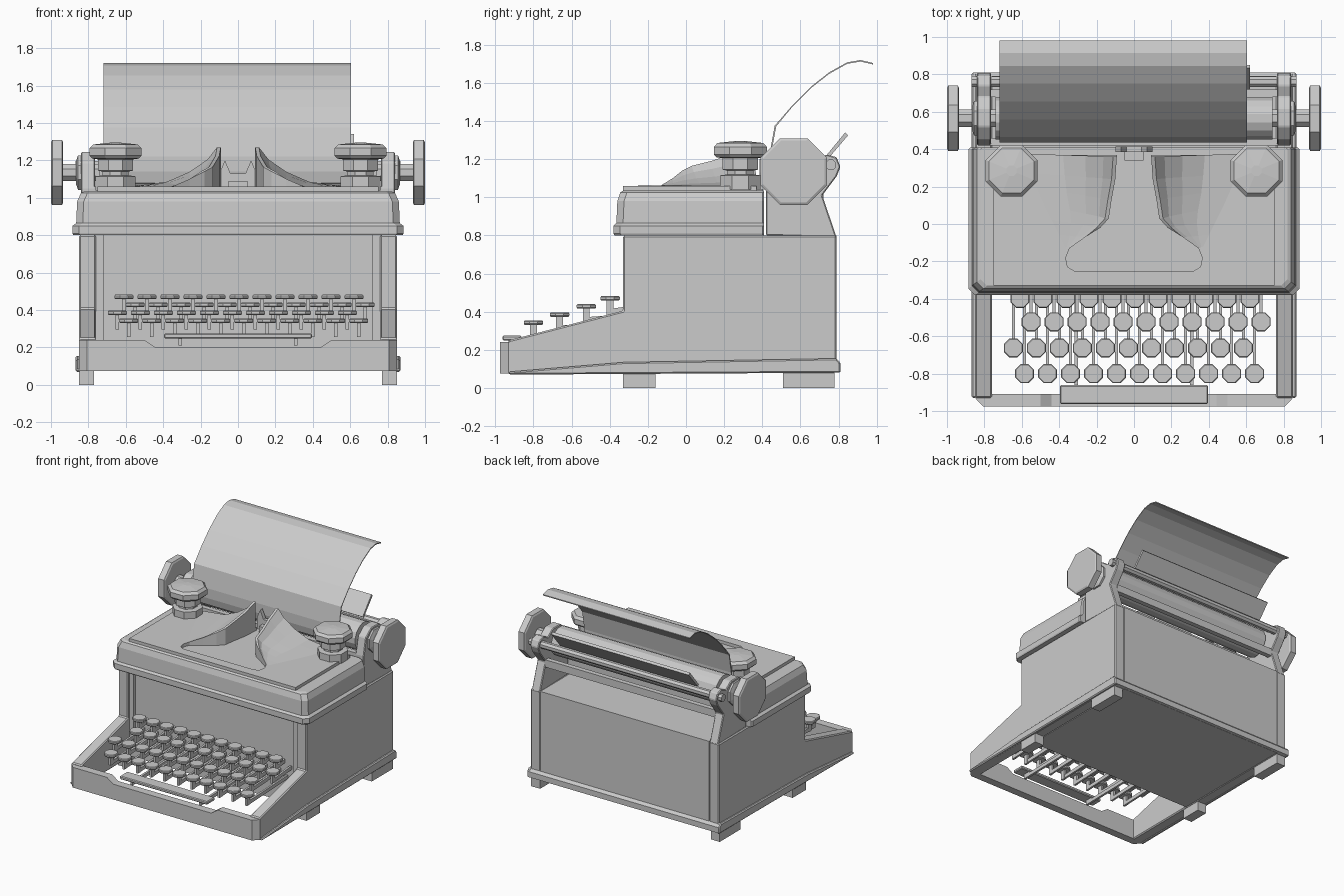
import bpy, bmesh, math
from mathutils import Matrix, Vector


def finish(bm, name, bevel=0):
    bmesh.ops.remove_doubles(bm, verts=bm.verts, dist=1e-5)
    bmesh.ops.recalc_face_normals(bm, faces=bm.faces)
    me = bpy.data.meshes.new(name)
    bm.to_mesh(me)
    bm.free()
    ob = bpy.data.objects.new(name, me)
    bpy.context.collection.objects.link(ob)
    if bevel:
        m = ob.modifiers.new("chamfer", 'BEVEL')
        m.width, m.segments, m.limit_method = bevel, 1, 'ANGLE'
    return ob


def loft(name, rings, closed=True, caps=True, bevel=0):
    bm = bmesh.new()
    rows = [[bm.verts.new(p) for p in r] for r in rings]
    n = len(rows[0])
    for a, b in zip(rows, rows[1:]):
        for i in range(n if closed else n - 1):
            j = (i + 1) % n
            bm.faces.new((a[i], a[j], b[j], b[i]))
    if caps:
        bm.faces.new(rows[0])
        bm.faces.new(rows[-1])
    return finish(bm, name, bevel)


def prism_x(name, yz, x0, x1, bevel=0):
    return loft(name, [[(x, y, z) for y, z in yz] for x in (x0, x1)], bevel=bevel)


def box(name, x0, x1, y0, y1, z0, z1, bevel=0):
    return prism_x(name, [(y0, z0), (y1, z0), (y1, z1), (y0, z1)], x0, x1, bevel)


def turned(name, centre, profile, axis='Z', n=8):
    # profile: (radius, distance along axis)
    rings = []
    for r, h in profile:
        ring = []
        for k in range(n):
            a = 2 * math.pi * (k + 0.5) / n
            u, v = r * math.cos(a), r * math.sin(a)
            p = (u, v, h) if axis == 'Z' else (h, u, v)
            ring.append(Vector(p) + Vector(centre))
        rings.append(ring)
    return loft(name, rings)


def corner_rect(hx, y0, y1, z, cf, cb):
    return [(-hx + cf, y0, z), (hx - cf, y0, z), (hx, y0 + cf, z), (hx, y1 - cb, z),
            (hx - cb, y1, z), (-hx + cb, y1, z), (-hx, y1 - cb, z), (-hx, y0 + cf, z)]


# body and side frames
box("body", -0.76, 0.76, -0.29, 0.79, 0.08, 0.8)
side = [(-0.93, 0.075), (0.79, 0.08), (0.79, 0.8), (-0.33, 0.8), (-0.33, 0.405), (-0.93, 0.25)]
lip = [(-0.93, 0.07), (0.81, 0.08), (0.81, 0.13), (0.79, 0.155), (-0.33, 0.135), (-0.93, 0.085)]
for s in (1, -1):
    prism_x("side_frame", side, s * 0.76, s * 0.85, 0.008)
    prism_x("base_lip", lip, s * 0.84, s * 0.868, 0.01)
    box("front_jamb", s * 0.72, s * 0.765, -0.315, -0.28, 0.2, 0.8)
    box("front_foot", s * 0.77, s * 0.85, -0.33, -0.16, 0, 0.085)
    box("back_foot", s * 0.77, s * 0.85, 0.51, 0.78, 0, 0.085)
prism_x("back_lip", [(0.78, 0.08), (0.81, 0.085), (0.81, 0.13), (0.785, 0.155)], -0.86, 0.86)

# front rail with lowered middle, chamfered outer corners
rail = [(-0.85, 0.075), (0.85, 0.075), (0.85, 0.24), (0.5, 0.24), (0.44, 0.2),
        (-0.44, 0.2), (-0.5, 0.24), (-0.85, 0.24)]
loft("front_rail", [[(x * (0.95 if y < -0.95 and abs(x) > 0.8 else 1), y, z) for x, z in rail]
                    for y in (-0.975, -0.93, -0.91)])

# top cover with flared lip
loft("top_cover", [corner_rect(hx, y0, 0.41, z, 0.035, 0.01) for hx, y0, z in
                   ((0.88, -0.375, 0.8), (0.885, -0.38, 0.81), (0.885, -0.38, 0.85),
                    (0.865, -0.365, 0.865), (0.86, -0.36, 0.98), (0.84, -0.345, 1.025),
                    (0.82, -0.33, 1.035))])

# slot edge, right half, from front to back (x, y, z of raised rim)
rim = [(0.32, -0.25, 1.06), (0.355, -0.23, 1.06), (0.365, -0.18, 1.06), (0.345, -0.13, 1.063),
       (0.26, -0.07, 1.10), (0.18, -0.02, 1.14), (0.135, 0.03, 1.165), (0.12, 0.13, 1.19),
       (0.1, 0.24, 1.225), (0.092, 0.36, 1.27)]
outer = [(0.325, -0.252), (0.36, -0.235), (0.372, -0.185), (0.37, -0.12), (0.40, -0.06),
         (0.44, 0.02), (0.48, 0.1), (0.52, 0.19), (0.55, 0.27), (0.57, 0.375)]
outline = [(-0.75, 0.37), (-0.75, -0.33), (0.75, -0.33), (0.75, 0.37), (0.092, 0.37)]
outline += [(x, y) for x, y, z in reversed(rim)] + [(-x, y) for x, y, z in rim] + [(-0.092, 0.37)]
loft("top_plate", [[(x, y, z) for x, y in outline] for z in (1.03, 1.06)])

# flared wings rising on both sides of the slot
for s in (1, -1):
    rows = []
    for (x, y, z), (ox, oy) in zip(rim, outer):
        row = [(s * x, y, 1.035), (s * x, y, z)]
        row += [(s * (x + 0.02 * (z > 1.1)), y, z)]
        for t in (0.15, 0.35, 0.6, 1):
            row.append((s * (x + (ox - x) * t), y + (oy - y) * t, 1.061 + (z - 1.061) * (1 - t) ** 2.3))
        rows.append(row)
    wing = loft("slot_wing", rows, closed=False, caps=False)
    loft("wing_back", [rows[-1][1:], [(p[0], p[1], 1.05) for p in rows[-1][1:]]], False, False)

# type guide at the printing point
guide = [(-0.1, 1.04), (0.1, 1.04), (0.1, 1.13), (0.07, 1.2), (0.04, 1.13), (-0.04, 1.13),
         (-0.07, 1.2), (-0.1, 1.13)]
loft("type_guide", [[(x, y, z) for x, z in guide] for y in (0.385, 0.415)])
box("type_guide_block", -0.05, 0.05, 0.34, 0.4, 1.03, 1.09)

# ribbon spools
for s in (1, -1):
    turned("ribbon_spool", (s * 0.655, 0.285, 0),
           [(0.115, 1.04), (0.115, 1.115), (0.075, 1.12), (0.075, 1.14), (0.1, 1.145), (0.1, 1.205),
            (0.135, 1.21), (0.15, 1.225), (0.15, 1.265), (0.13, 1.285), (0.03, 1.295)])

# carriage: platen, knobs, end plates, rails
C = (0, 0.565, 1.135)
turned("platen", C, [(0.115, -0.74), (0.115, 0.74)], 'X', 16)
end = [(0.42, 0.8), (0.79, 0.79), (0.715, 1.01), (0.79, 1.11), (0.81, 1.16), (0.79, 1.21),
       (0.74, 1.225), (0.68, 1.2), (0.62, 1.245), (0.52, 1.245), (0.45, 1.19), (0.42, 1.05)]
for s in (1, -1):
    prism_x("carriage_end", end, s * 0.765, s * 0.84, 0.006)
    turned("platen_shaft", C, [(0.05, s * 0.73), (0.05, s * 0.94)], 'X')
    turned("platen_collar", C, [(0.1, s * 0.83), (0.1, s * 0.855), (0.07, s * 0.865)], 'X')
    turned("platen_knob", C, [(0.175, s * 0.935), (0.189, s * 0.942), (0.189, s * 0.993),
                              (0.175, s * 1.0)], 'X')
turned("back_rod", (0, 0.76, 1.17), [(0.03, -0.87), (0.03, 0.87)], 'X')
box("back_rail", -0.77, 0.77, 0.68, 0.72, 0.97, 1.03)
box("front_rail_of_carriage", -0.77, 0.77, 0.42, 0.46, 1.0, 1.06)
prism_x("paper_rest", [(0.72, 1.2), (0.735, 1.19), (0.85, 1.325), (0.835, 1.34)], -0.62, 0.62)

# curled sheet of paper
sheet = [(0.45, 1.08), (0.437, 1.14), (0.437, 1.22), (0.465, 1.375), (0.56, 1.485), (0.655, 1.58),
         (0.75, 1.655), (0.845, 1.708), (0.915, 1.72), (0.98, 1.705)]
prism_x("paper", sheet + [(y, z - 0.008) if y > 0.5 else (y + 0.008, z - 0.003)
                          for y, z in reversed(sheet)], -0.72, 0.605)

# keys with stems and levers: (y, cap top z, first x)
for y, z, x0 in ((-0.8, 0.355, -0.585), (-0.663, 0.397, -0.645),
                 (-0.523, 0.44, -0.55), (-0.398, 0.482, -0.61)):
    for i in range(11):
        x = x0 + i * 0.123
        turned("key_cap", (x, y, z), [(0.05, -0.024), (0.055, -0.018), (0.055, -0.006), (0.05, 0)])
        box("key_stem", x - 0.009, x + 0.009, y - 0.018, y + 0.018, z - 0.1, z - 0.02)
        prism_x("key_lever", [(y - 0.018, z - 0.1), (-0.28, z - 0.08), (-0.28, z - 0.05),
                              (y - 0.018, z - 0.07)], x - 0.008, x + 0.008)

# space bar and its two arms
box("space_bar", -0.395, 0.395, -0.962, -0.862, 0.248, 0.274, 0.006)
for s in (1, -1):
    prism_x("space_bar_arm", [(-0.93, 0.21), (-0.28, 0.22), (-0.28, 0.25), (-0.86, 0.24),
                              (-0.88, 0.255), (-0.93, 0.255)], s * 0.3, s * 0.318)
